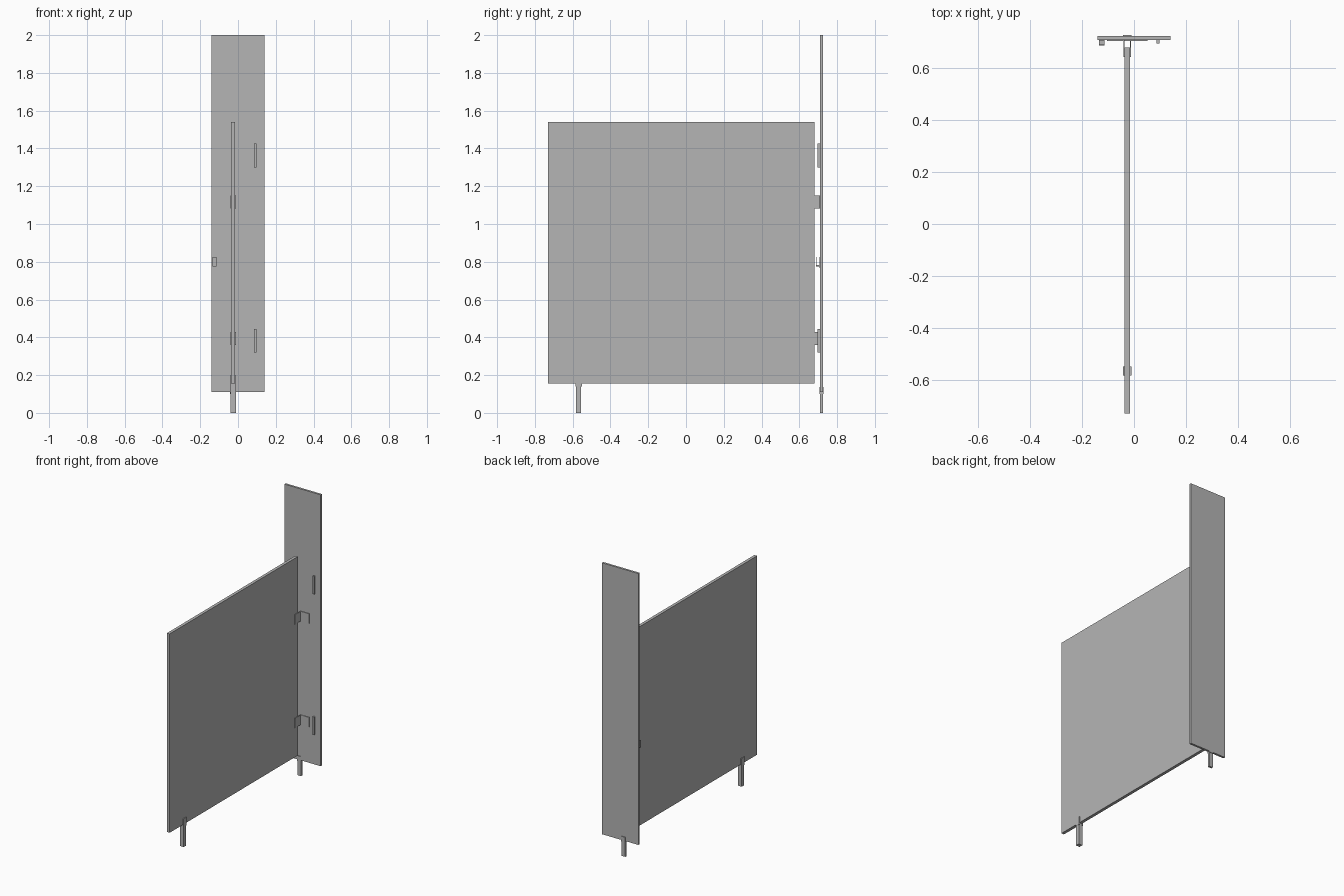
import bpy
import bmesh
from mathutils import Vector

cube = bpy.data.objects.get("Cube")
if cube:
    bpy.data.objects.remove(cube, do_unlink=True)

grey = bpy.data.materials.new("plain_grey")
grey.use_nodes = True
colour = (0.46, 0.46, 0.46, 1)
grey.diffuse_color = colour
grey.node_tree.nodes["Principled BSDF"].inputs["Base Color"].default_value = colour


def boxes(name, *spans):
    """One object made of boxes, each given as x, y and z ranges."""
    bm = bmesh.new()
    for ranges in spans:
        low, high = (Vector(c) for c in zip(*ranges))
        verts = bmesh.ops.create_cube(bm, size=1)["verts"]
        for v in verts:
            v.co = (low + high) / 2 + v.co * (high - low)
    mesh = bpy.data.meshes.new(name)
    bm.to_mesh(mesh)
    bm.free()
    mesh.materials.append(grey)
    obj = bpy.data.objects.new(name, mesh)
    bpy.context.collection.objects.link(obj)
    return obj


MID = -0.026      # centre line of the panel in x
HALF = 0.0105     # half the panel thickness
PLATE = 0.004     # sheet metal thickness
FRONT, BACK = 0.71, 0.725

# Main boards
boxes("side_panel", ((MID - HALF, MID + HALF), (-0.73, 0.68), (0.155, 1.54)))
boxes("pilaster", ((-0.14, 0.14), (FRONT, BACK), (0.11, 2)))

# Pairs of angle brackets joining the panel to the pilaster
for label, z in (("lower", 0.36), ("upper", 1.082)):
    height = (z, z + 0.068)
    for side, s in (("left", 1), ("right", -1)):
        inner, outer = MID + s * HALF, MID + s * (HALF + PLATE)
        tip = MID + s * 0.078
        boxes(f"{label}_{side}_bracket",
              (sorted((inner, outer)), (0.645, FRONT), height),
              (sorted((outer, tip)), (FRONT - PLATE, FRONT), height))

# Hinge or stop strips on the pilaster
for label, z in (("lower", 0.32), ("upper", 1.3)):
    boxes(f"{label}_strip", ((0.086, 0.098), (0.697, FRONT), (z, z + 0.125)))

# Small hook at the pilaster edge
hook_x = (-0.135, -0.114)
boxes("hook",
      (hook_x, (FRONT - PLATE, FRONT), (0.768, 0.825)),
      (hook_x, (0.689, FRONT), (0.775, 0.782)),
      (hook_x, (0.689, 0.692), (0.78, 0.825)))

# Front foot: post with a fork gripping the panel
fork_y = (-0.585, -0.55)
boxes("front_foot",
      ((MID - 0.0145, MID + 0.0145), (-0.582, -0.555), (0, 0.155)),
      ((MID - 0.0155, MID - HALF), fork_y, (0.14, 0.197)),
      ((MID + HALF, MID + 0.0155), fork_y, (0.14, 0.197)))

# Rear foot: post with a fork gripping the pilaster
fork_x = (MID - 0.0155, MID + 0.0155)
boxes("rear_foot",
      ((MID - 0.0135, MID + 0.0135), (FRONT, BACK), (0, 0.11)),
      (fork_x, (FRONT - PLATE, FRONT), (0.1, 0.138)),
      (fork_x, (BACK, BACK + PLATE), (0.1, 0.138)))
